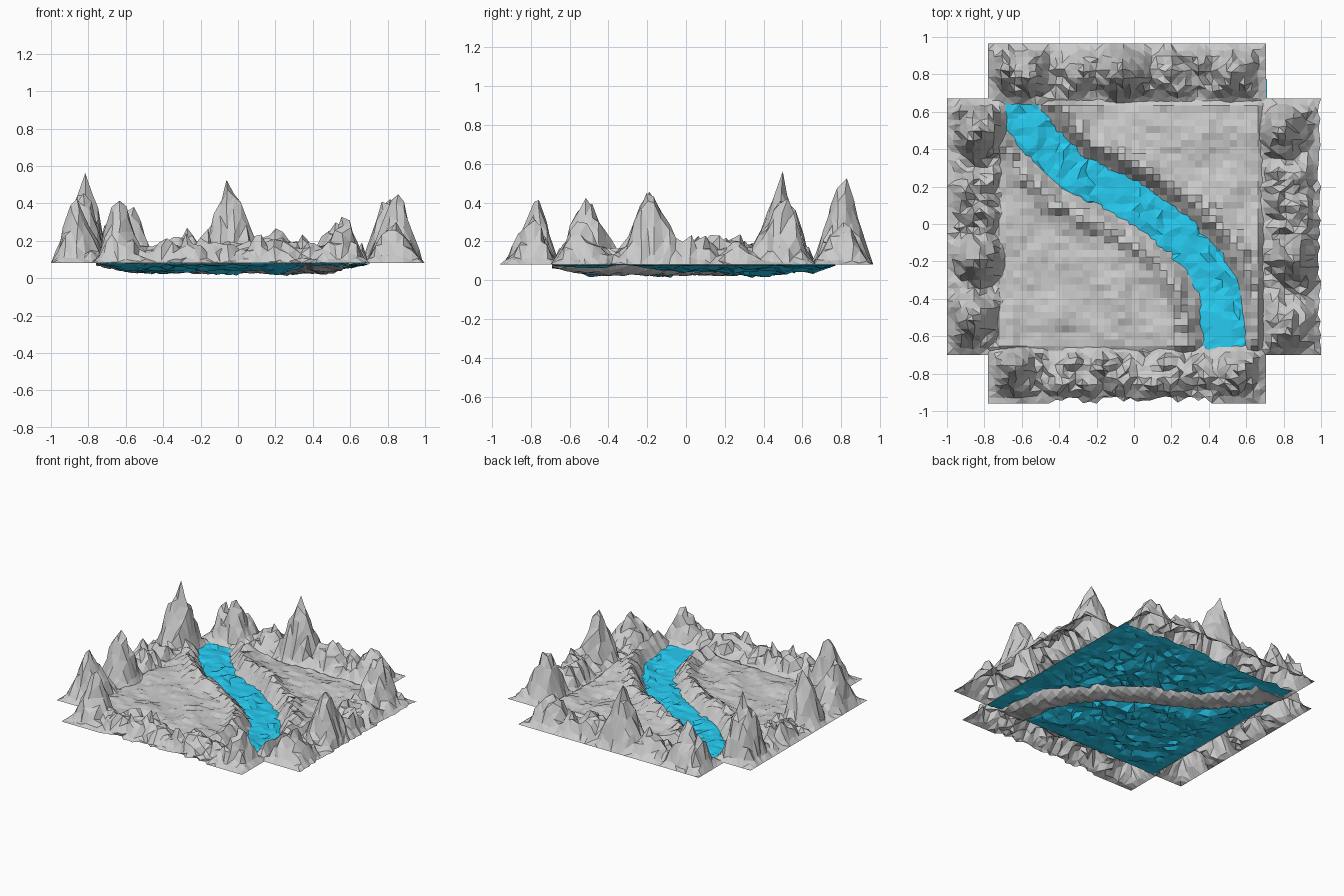
import bpy, bmesh, random
from mathutils import Vector, noise

if "Cube" in bpy.data.objects:
    bpy.data.objects.remove(bpy.data.objects["Cube"])

random.seed(7)
BASE = 0.08


def sheet(name, x0, x1, y0, y1, cell, shape, color=None, triangles=False):
    """Flat-shaded grid whose vertices are moved by shape(x, y) -> (x, y, z)."""
    nx, ny = round((x1 - x0) / cell), round((y1 - y0) / cell)
    bm = bmesh.new()
    bmesh.ops.create_grid(bm, x_segments=nx, y_segments=ny, size=1)
    for v in bm.verts:
        x = x0 + (v.co.x + 1) / 2 * (x1 - x0)
        y = y0 + (v.co.y + 1) / 2 * (y1 - y0)
        v.co = shape(x, y)
    if triangles:
        bmesh.ops.triangulate(bm, faces=bm.faces[:], quad_method='SHORT_EDGE')
    mesh = bpy.data.meshes.new(name)
    bm.to_mesh(mesh)
    bm.free()
    obj = bpy.data.objects.new(name, mesh)
    bpy.context.collection.objects.link(obj)
    if color:
        mat = bpy.data.materials.new(name)
        mat.diffuse_color = color
        mat.use_nodes = True
        mat.node_tree.nodes["Principled BSDF"].inputs["Base Color"].default_value = mat.diffuse_color
        mesh.materials.append(mat)
    return obj


def rough(x, y, scale, seed=0.0):
    return noise.noise(Vector((x * scale, y * scale, seed)))


# River course and the cross-section of its bed and banks
course = [Vector(p) for p in [(-0.80, 0.85), (-0.61, 0.60), (-0.48, 0.43), (-0.33, 0.28),
                              (0.0, 0.12), (0.22, -0.03), (0.38, -0.21), (0.465, -0.40),
                              (0.50, -0.80)]]
section = [(-0.34, 0.10), (-0.25, 0.11), (-0.20, 0.165), (-0.14, 0.105), (-0.10, 0.055),
           (-0.05, 0.028), (0.05, 0.028), (0.10, 0.055), (0.135, 0.11), (0.18, 0.175),
           (0.25, 0.13), (0.38, 0.105)]


def river_distance(x, y):
    p, best = Vector((x, y)), 9.0
    for a, b in zip(course, course[1:]):
        ab = b - a
        t = max(0, min(1, (p - a).dot(ab) / ab.length_squared))
        off = p - (a + ab * t)
        if off.length < abs(best):
            best = off.length if ab.x * off.y - ab.y * off.x > 0 else -off.length
    return best


def section_height(d):
    if d <= section[0][0]:
        return section[0][1]
    for (d0, z0), (d1, z1) in zip(section, section[1:]):
        if d <= d1:
            return z0 + (z1 - z0) * (d - d0) / (d1 - d0)
    return section[-1][1]


def ground_shape(x, y):
    d = river_distance(x, y)
    z = section_height(d)
    rim = min(x + 0.76, 0.70 - x, y + 0.69, 0.67 - y)
    if abs(d) > 0.13:
        ridge = 0.02 if abs(d) < 0.24 else 0.007
        z = max(0.088, z + 0.03 * rough(x, y, 5) + random.uniform(-ridge, ridge))
        z = BASE + (z - BASE) * min(1, rim / 0.03)
    else:
        z = max(z, 0.068 - 0.2 * rim) + random.uniform(-0.008, 0.008)
    return x, y, z


# Water: a rippled sheet, shallow at its rim and sagging towards the middle
def water_shape(x, y):
    rim = max(0, min(x + 0.75, 0.71 - x, y + 0.69, 0.78 - y))
    z = 0.078 - min(1, rim / 0.30) * 0.034 + min(1, rim / 0.15) * (
        0.045 * rough(x, y, 5, 3) + random.uniform(-0.014, 0.014))
    if abs(river_distance(x, y)) < 0.13:
        z = max(z + 0.01, 0.056) + random.uniform(0, 0.012)
    if rim > 0:
        x += random.uniform(-0.012, 0.012)
        y += random.uniform(-0.012, 0.012)
    elif y > 0.6:                                 # taper the upstream end
        y -= 0.04 * random.random()
    return x, y, max(0.0, min(0.084, z))


sheet("valley_ground", -0.76, 0.70, -0.69, 0.67, 0.037, ground_shape)
sheet("river_water", -0.75, 0.71, -0.69, 0.78, 0.045, water_shape,
      (0.02, 0.60, 0.88, 1), True)

# Main summits: x, y, height, radius
summits = [(-0.82, 0.49, 0.57, 0.18), (-0.82, -0.20, 0.47, 0.16), (-0.87, -0.51, 0.47, 0.16),
           (0.85, -0.18, 0.50, 0.16), (0.79, 0.50, 0.47, 0.17), (0.83, -0.54, 0.29, 0.17),
           (-0.635, -0.76, 0.43, 0.16), (0.57, -0.79, 0.29, 0.17), (-0.05, 0.81, 0.57, 0.17),
           (-0.57, 0.79, 0.41, 0.14), (-0.69, 0.82, 0.34, 0.12), (0.53, 0.81, 0.30, 0.18),
           (0.20, 0.80, 0.25, 0.17), (-0.28, 0.81, 0.24, 0.14)]

# Shoulders around every summit, then low hills along the gaps
hills = []
for x, y, h, r in summits:
    for _ in range(4):
        hills.append((x + random.uniform(-0.10, 0.10), y + random.uniform(-0.1, 0.1),
                      random.uniform(0.16, 0.12 + 0.33 * h), 0.09))
for cx, cy, wx, wy, count in [(-0.02, -0.79, 0.40, 0.08, 22), (-0.84, 0.15, 0.08, 0.15, 9),
                              (0.84, 0.15, 0.08, 0.15, 9), (0.15, 0.81, 0.25, 0.08, 8)]:
    for _ in range(count):
        hills.append((cx + random.uniform(-wx, wx), cy + random.uniform(-wy, wy),
                      random.uniform(0.16, 0.23), 0.10))
peaks = summits + hills


def mountain_range(name, x0, x1, y0, y1):
    def shape(x, y):
        edge = min(x - x0, x1 - x, y - y0, y1 - y)
        rise = 0.0
        for px, py, h, r in peaks:
            d = Vector((x - px, y - py)).length * (1 + 0.25 * rough(x, y, 12, h))
            if d < r:
                rise = max(rise, (h - BASE) * (1 - d / r) ** 1.25)
        if rise < 0.3:
            rise += 0.025 + random.uniform(-0.02, 0.03)
        z = BASE + rise * min(1, max(0, edge) / 0.08)
        if edge > 0.005:
            x += random.uniform(-0.009, 0.009)
            y += random.uniform(-0.009, 0.009)
        elif y < -0.95 and -0.42 < x < 0.38:      # ragged south rim
            y += random.uniform(0.0, 0.05)
        elif x > 0.99 and abs(y) < 0.66:          # ragged east rim
            x -= random.uniform(0.0, 0.02)
        return x, y, z
    sheet(name, x0, x1, y0, y1, 0.036, shape, triangles=True)


mountain_range("north_mountains", -0.78, 0.705, 0.64, 0.965)
mountain_range("south_mountains", -0.78, 0.705, -0.96, -0.65)
mountain_range("west_mountains", -1.0, -0.68, -0.70, 0.67)
mountain_range("east_mountains", 0.66, 1.0, -0.70, 0.67)
